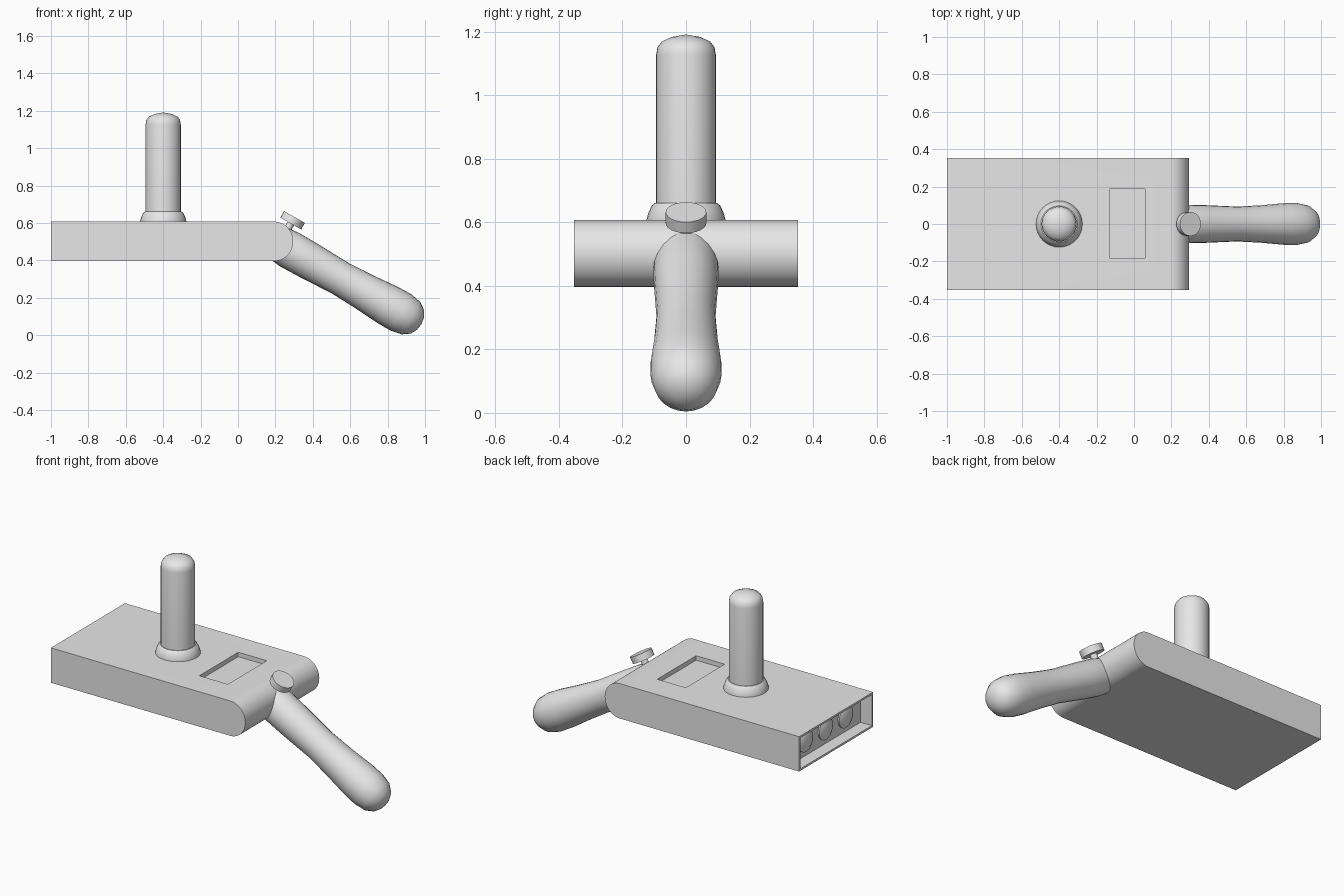
import bpy, bmesh, math
from mathutils import Vector, Matrix

old = bpy.data.objects.get("Cube")
if old:
    bpy.data.objects.remove(old, do_unlink=True)

grey = bpy.data.materials.new("plain grey")
grey.use_nodes = True
GREY = (0.8, 0.8, 0.8, 1)
grey.diffuse_color = GREY
grey.node_tree.nodes["Principled BSDF"].inputs["Base Color"].default_value = GREY


def make(name, bm):
    bmesh.ops.recalc_face_normals(bm, faces=bm.faces)
    mesh = bpy.data.meshes.new(name)
    bm.to_mesh(mesh)
    bm.free()
    mesh.materials.append(grey)
    ob = bpy.data.objects.new(name, mesh)
    bpy.context.collection.objects.link(ob)
    return ob


def smooth(ob, angle=35):
    bpy.ops.object.select_all(action="DESELECT")
    bpy.context.view_layer.objects.active = ob
    ob.select_set(True)
    bpy.ops.object.shade_smooth_by_angle(angle=math.radians(angle))


def lathe(name, profile, origin, axis, sides):
    """Revolve (radius, height) pairs around an axis through origin."""
    bm = bmesh.new()
    verts = [bm.verts.new((r, 0, h)) for r, h in profile]
    edges = [bm.edges.new(pair) for pair in zip(verts, verts[1:])]
    bmesh.ops.spin(bm, geom=verts + edges, cent=(0, 0, 0), axis=(0, 0, 1),
                   angle=math.tau, steps=sides, use_merge=True)
    bmesh.ops.remove_doubles(bm, verts=bm.verts, dist=1e-5)
    turn = Vector((0, 0, 1)).rotation_difference(Vector(axis)).to_matrix().to_4x4()
    bm.transform(Matrix.Translation(origin) @ turn)
    ob = make(name, bm)
    smooth(ob)
    return ob


def cut_box(target, low, high):
    """Carve a box-shaped pocket and discard the cutter."""
    low, high = Vector(low), Vector(high)
    bm = bmesh.new()
    bmesh.ops.create_cube(bm, size=1, matrix=Matrix.Translation((low + high) / 2)
                          @ Matrix.Diagonal((*(high - low), 1)))
    cutter = make("pocket_cutter", bm)
    cutter.hide_render = True
    mod = target.modifiers.new("pocket", "BOOLEAN")
    mod.operation, mod.solver, mod.object = "DIFFERENCE", "EXACT", cutter
    bpy.context.view_layer.objects.active = target
    bpy.ops.object.modifier_apply(modifier=mod.name)
    bpy.data.objects.remove(cutter, do_unlink=True)


# Slab body with one rounded end
BOTTOM, TOP, HALF = 0.397, 0.607, 0.352
mid = (BOTTOM + TOP) / 2
bm = bmesh.new()
outline = [(-1, TOP), (-1, BOTTOM)]
for i in range(25):
    a = -math.pi / 2 + math.pi * i / 24
    outline.append((0.195 + 0.1 * math.cos(a), mid + (TOP - mid) * math.sin(a)))
face = bm.faces.new([bm.verts.new((x, -HALF, z)) for x, z in outline])
side = bmesh.ops.extrude_face_region(bm, geom=[face])
bmesh.ops.translate(bm, vec=(0, 2 * HALF, 0),
                    verts=[v for v in side["geom"] if isinstance(v, bmesh.types.BMVert)])
body = make("body", bm)

# Display recess on top and shallow bay in the square end
cut_box(body, (-0.13, -0.182, TOP - 0.027), (0.06, 0.188, TOP + 0.1))
cut_box(body, (-1.1, -HALF + 0.012, BOTTOM + 0.012), (-0.925, HALF - 0.012, TOP - 0.012))
smooth(body)

# Three domed buttons in the end bay
for i in (-1, 0, 1):
    lathe(f"bay_button_{i + 2}", [(0.066, 0), (0.066, 0.008), (0.045, 0.018), (0, 0.024)],
          (-0.926, i * 0.19, mid), (-1, 0, 0), 20)

# Upright post with its flared collar
lathe("post", [(0.094, -0.02), (0.094, 0.52), (0.09, 0.543), (0.076, 0.562),
               (0.045, 0.576), (0, 0.584)], (-0.4, 0, TOP), (0, 0, 1), 32)
lathe("post_collar", [(0.124, -0.01), (0.124, 0.002), (0.118, 0.024), (0.108, 0.045),
                      (0.098, 0.054), (0.09, 0.054)], (-0.4, 0, TOP), (0, 0, 1), 32)

# Sloping grip swelling towards its round tip
along = Vector((0.871, 0, -0.491))
across = Vector((0.491, 0, 0.871))
root = Vector((0.2, 0, 0.5))
lathe("grip", [(0, 0), (0.094, 0), (0.103, 0.09), (0.101, 0.2), (0.093, 0.4),
               (0.1, 0.55), (0.111, 0.69), (0.112, 0.77), (0.1, 0.832),
               (0.072, 0.872), (0.04, 0.89), (0, 0.897)], root, along, 24)

# Thumb knob on a short stem
knob = root + along * 0.024 + across * 0.125
lathe("thumb_knob", [(0, 0), (0.064, 0), (0.064, 0.04), (0, 0.04)], knob, across, 24)
lathe("knob_stem", [(0, -0.06), (0.02, -0.06), (0.02, 0.01), (0, 0.01)], knob, across, 16)
